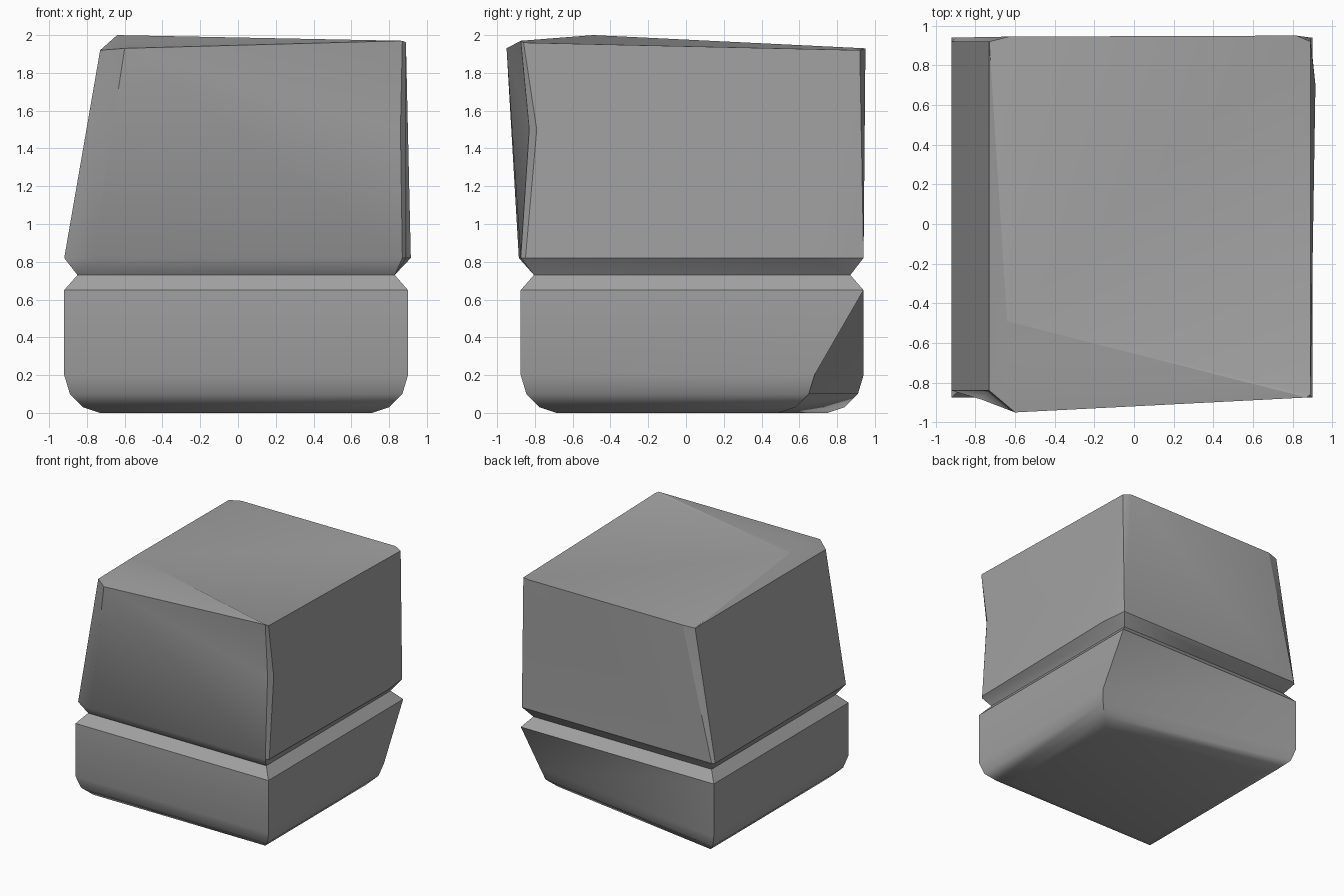
import bpy, bmesh, math

cube = bpy.data.objects.get("Cube")
if cube:
    bpy.data.objects.remove(cube, do_unlink=True)

# Single grey material
grey = bpy.data.materials.new("plain grey")
grey.use_nodes = True
colour = (0.36, 0.36, 0.36, 1)
grey.diffuse_color = colour
grey.node_tree.nodes["Principled BSDF"].inputs["Base Color"].default_value = colour


def finish(bm, name):
    """Turn a bmesh into a shaded object."""
    bmesh.ops.recalc_face_normals(bm, faces=bm.faces)
    mesh = bpy.data.meshes.new(name)
    bm.to_mesh(mesh)
    bm.free()
    mesh.materials.append(grey)
    obj = bpy.data.objects.new(name, mesh)
    bpy.context.collection.objects.link(obj)
    bpy.ops.object.select_all(action='DESELECT')
    obj.select_set(True)
    bpy.context.view_layer.objects.active = obj
    bpy.ops.object.shade_smooth_by_angle(angle=math.radians(35))
    return obj


# Base block: rounded bottom, grooved top, one back corner pulled in
LEFT, RIGHT, FRONT, BACK = -0.92, 0.9, -0.875, 0.94
profile = [(0.19, 0), (0.1, 0.03), (0.03, 0.1), (0, 0.2),
           (0, 0.65), (0.07, 0.73), (0.07, 0.84)]   # inset, height
bm = bmesh.new()
rings = []
for inset, z in profile:
    pull = 0.26 if z < 0.5 else 0
    corners = [(LEFT + inset, FRONT + inset), (RIGHT - inset, FRONT + inset),
               (RIGHT - inset, BACK - inset - pull), (LEFT + inset, BACK - inset)]
    rings.append([bm.verts.new((x, y, z)) for x, y in corners])
for low, high in zip(rings, rings[1:]):
    for i in range(4):
        j = (i + 1) % 4
        # Split the twisted back wall along its long diagonal
        bm.faces.new((low[i], low[j], high[j]))
        bm.faces.new((low[i], high[j], high[i]))
bm.faces.new(rings[0][::-1])
bm.faces.new(rings[-1])
finish(bm, "base_block")

# Upper block: skewed box with irregular chamfered corners
bm = bmesh.new()
inner = [bm.verts.new((x, y, 0.73)) for x, y in
         [(-0.85, -0.805), (0.83, -0.805), (0.83, 0.87), (-0.85, 0.87)]]
low = [bm.verts.new((x, y, 0.82)) for x, y in
       [(-0.77, -0.885), (0.87, -0.875), (0.89, -0.85), (0.915, 0.7),
        (0.89, 0.94), (-0.9, 0.94), (-0.92, 0.92), (-0.92, -0.84)]]
top = [bm.verts.new(p) for p in
       [(-0.6, -0.95, 1.93), (0.87, -0.875, 1.97), (0.89, -0.86, 1.96),
        (0.89, 0.92, 1.92), (0.82, 0.95, 1.93), (-0.63, 0.945, 1.93),
        (-0.73, 0.92, 1.92), (-0.73, -0.84, 1.92)]]
peak = bm.verts.new((-0.64, -0.49, 2.0))
dent_front = bm.verts.new((0.86, -0.83, 1.5))
dent_side = bm.verts.new((0.89, -0.79, 1.5))


def fan(hub, *rim):
    for a, b in zip(rim, rim[1:]):
        bm.faces.new((hub, a, b))


# Underside slope into the groove
for k, corner in enumerate(inner):
    first = 2 * k
    fan(corner, low[first - 1], low[first]) if k == 0 else None
    fan(low[first], corner, inner[(k + 1) % 4], low[first + 1])
    if k:
        fan(corner, low[first - 1], low[first])
bm.faces.new(inner[::-1])

# Front, dented front corner and dented side
fan(top[0], low[0], low[1], dent_front, top[1])
bm.faces.new((low[1], low[2], dent_side, dent_front))
bm.faces.new((dent_front, dent_side, top[2], top[1]))
fan(top[3], low[2], low[3])
fan(top[3], dent_side, low[2])
fan(top[3], top[2], dent_side)

# Remaining walls and chamfers
for i in range(3, 8):
    j = (i + 1) % 8
    fan(top[i], low[i], low[j], top[j])

# Lid folded around the raised peak
fan(peak, *top, top[0])
finish(bm, "upper_block")
